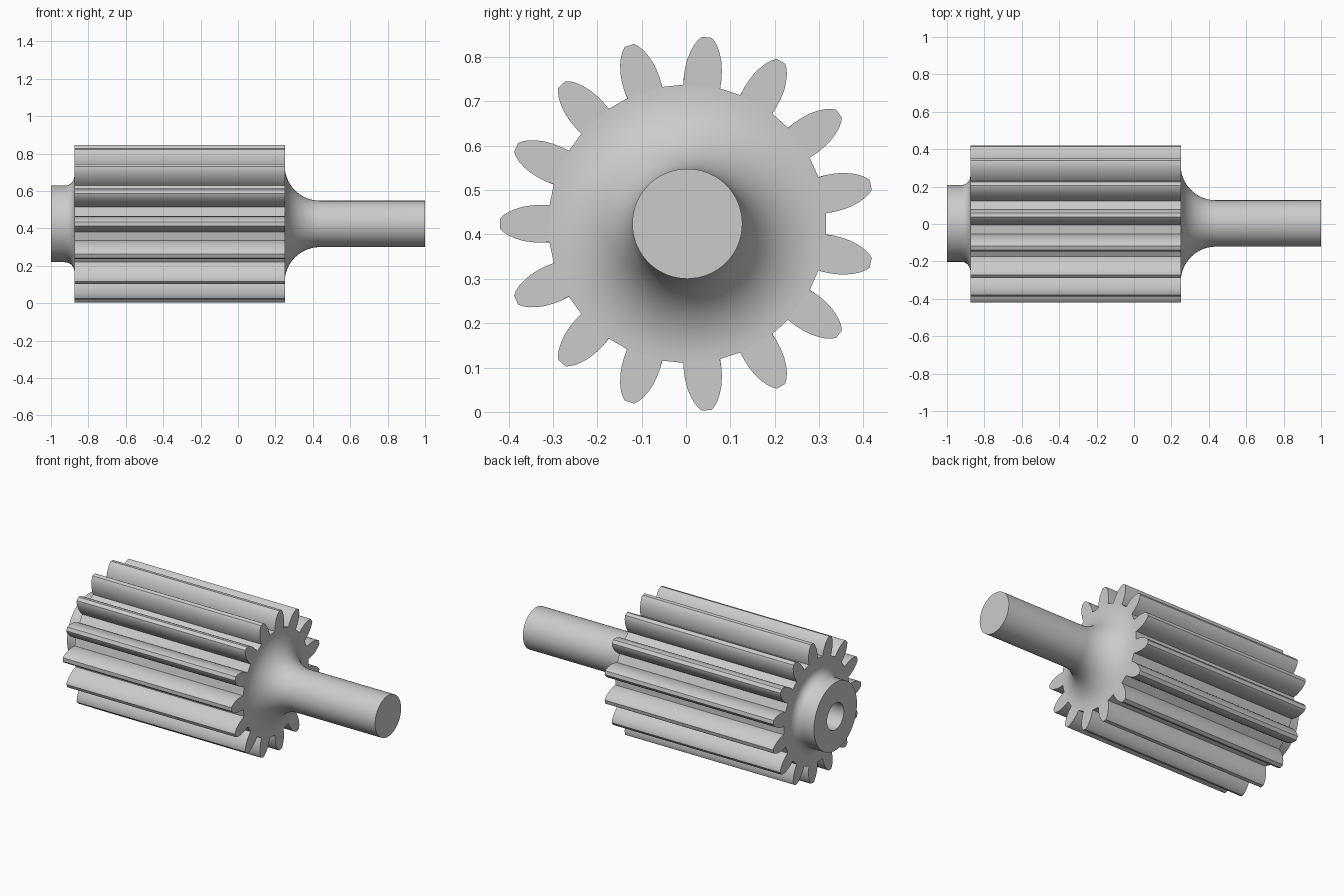
import bpy, bmesh, math
from math import sin, cos, pi, radians

if "Cube" in bpy.data.objects:
    bpy.data.objects.remove(bpy.data.objects["Cube"], do_unlink=True)

CY, CZ = 0.003, 0.424      # position of the turning axis
BACK, FRONT = -0.875, 0.25  # ends of the toothed section
TEETH = 15

steel = bpy.data.materials.new("light grey steel")
steel.use_nodes = True
colour = (0.6, 0.6, 0.6, 1)
steel.diffuse_color = colour
steel.node_tree.nodes["Principled BSDF"].inputs["Base Color"].default_value = colour


def finish(name, bm):
    bmesh.ops.recalc_face_normals(bm, faces=bm.faces)
    mesh = bpy.data.meshes.new(name)
    bm.to_mesh(mesh)
    bm.free()
    mesh.materials.append(steel)
    ob = bpy.data.objects.new(name, mesh)
    ob.location = (0, CY, CZ)
    bpy.context.collection.objects.link(ob)
    bpy.ops.object.select_all(action='DESELECT')
    ob.select_set(True)
    bpy.context.view_layer.objects.active = ob
    bpy.ops.object.shade_smooth_by_angle(angle=radians(30))
    return ob


def fillet(cx, cr, radius, start, end, steps):
    """Arc points (x, r) around a centre, angles in degrees."""
    angles = [radians(start + (end - start) * i / steps) for i in range(steps + 1)]
    return [(cx + radius * cos(a), cr + radius * sin(a)) for a in angles]


# Toothed section: one flank mirrored, repeated round the axis
flank = [(0.311, 0.0405), (0.33, 0.0425), (0.35, 0.0415), (0.37, 0.0385),
         (0.388, 0.033), (0.403, 0.0265), (0.415, 0.0185), (0.4225, 0.011)]
tooth = [(r, -w) for r, w in flank] + [(r, w) for r, w in reversed(flank)]
outline = []
for k in range(TEETH):
    a = pi + k * 2 * pi / TEETH
    outline += [(r * cos(a) - w * sin(a), r * sin(a) + w * cos(a)) for r, w in tooth]

# Inner edge of the ring stays hidden inside the shaft body
inner = []
for i in range(len(outline)):
    a = pi + 2 * pi * (i - (len(tooth) - 1) / 2) / len(outline)
    inner.append((0.19 * cos(a), 0.19 * sin(a)))

bm = bmesh.new()
rings = [[bm.verts.new((x, y, z)) for y, z in loop]
         for x, loop in ((BACK, inner), (BACK, outline), (FRONT, outline), (FRONT, inner))]
n = len(outline)
for a, b in zip(rings, rings[1:] + rings[:1]):
    for i in range(n):
        j = (i + 1) % n
        bm.faces.new((a[i], a[j], b[j], b[i]))
finish("gear_teeth", bm)

# Shaft body: bore, collar, hidden core, flared fillet and shaft
profile = [(-0.5, 0), (-0.5, 0.08), (-1, 0.08), (-1, 0.205)]
profile += fillet(-0.925, 0.255, 0.05, -90, 0, 8)
profile += fillet(0.4375, 0.3115, 0.1875, 180, 270, 16)
profile += [(1, 0.124), (1, 0)]

bm = bmesh.new()
verts = [bm.verts.new((x, 0, r)) for x, r in profile]
edges = [bm.edges.new(pair) for pair in zip(verts, verts[1:])]
bmesh.ops.spin(bm, geom=verts + edges, cent=(0, 0, 0), axis=(1, 0, 0),
               angle=2 * pi, steps=72, use_merge=True)
bmesh.ops.remove_doubles(bm, verts=bm.verts, dist=1e-5)
finish("shaft_body", bm)
